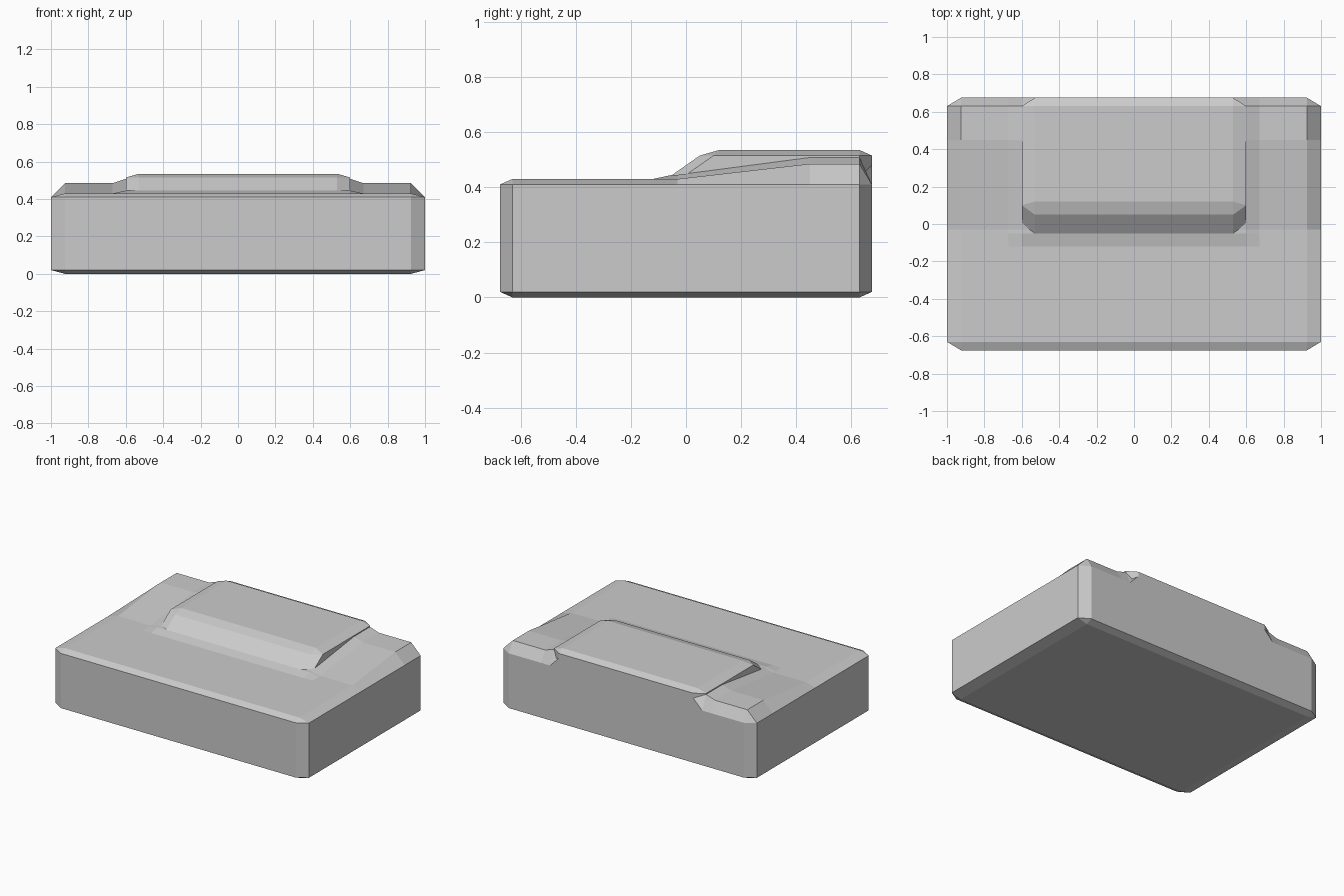
import bpy

if "Cube" in bpy.data.objects:
    bpy.data.objects.remove(bpy.data.objects["Cube"])


def make_object(name, verts, faces):
    mesh = bpy.data.meshes.new(name)
    mesh.from_pydata(verts, [], faces)
    mesh.update()
    obj = bpy.data.objects.new(name, mesh)
    bpy.context.collection.objects.link(obj)
    # Consistent outward normals
    import bmesh
    bm = bmesh.new()
    bm.from_mesh(mesh)
    loose = [v for v in bm.verts if not v.link_faces]
    bmesh.ops.delete(bm, geom=loose, context='VERTS')
    bmesh.ops.recalc_face_normals(bm, faces=bm.faces)
    bm.to_mesh(mesh)
    bm.free()
    return obj


# Breakpoints of the body surface
half = [0.53, 0.60, 0.67, 0.925, 1.0]
xs = [-x for x in reversed(half)] + half
ys = [-0.675, -0.63, -0.12, -0.05, -0.03, 0.45, 0.63, 0.675]
NX, NY = len(xs), len(ys)


def on_rim(i, j):
    return i in (0, NX - 1) or j in (0, NY - 1)


def top_height(i, j):
    if on_rim(i, j):
        return 0.48 if j == NY - 1 and abs(xs[i]) < 0.55 else 0.41
    # Ramp up to the raised rear shoulders
    ramp = min(max((ys[j] + 0.03) / 0.48, 0), 1)
    z = 0.43 + 0.055 * ramp
    # Small lip around the raised panel
    if abs(xs[i]) < 0.61 and ys[j] > -0.06:
        z += 0.015 + 0.008 * ramp
    return z


# Body: chamfered slab with ramped rear shoulders
verts, faces = [], []
for height in (top_height, lambda i, j: 0.02 if on_rim(i, j) else 0.0):
    verts += [(xs[i], ys[j], height(i, j)) for j in range(NY) for i in range(NX)]
layer = NX * NY
corners = {0, NX - 1, layer - NX, layer - 1}
for base in (0, layer):
    for j in range(NY - 1):
        for i in range(NX - 1):
            a = j * NX + i
            cell = [a, a + 1, a + 1 + NX, a + NX]
            faces.append([base + v for v in cell if v not in corners])
rim = ([i for i in range(1, NX - 1)]
       + [j * NX + NX - 1 for j in range(1, NY - 1)]
       + [layer - 1 - i for i in range(1, NX - 1)]
       + [j * NX for j in range(NY - 2, 0, -1)])
for a, b in zip(rim, rim[1:] + rim[:1]):
    faces.append([a, b, b + layer, a + layer])
make_object("body", verts, faces)


# Raised panel: sloped front, clipped corners and chamfered top
def ring(front, inset, z):
    s, c = 0.60, 0.53
    if inset:
        return [(-c, front, z), (c, front, z), (c, 0.63, z), (-c, 0.63, z)]
    return [(-c, front, z), (c, front, z), (s, front + 0.05, z), (s, 0.63, z),
            (c, 0.675, z), (-c, 0.675, z), (-s, 0.63, z), (-s, front + 0.05, z)]


verts = (ring(-0.05, False, 0.415) + ring(-0.05, False, 0.445)
         + ring(0.05, False, 0.515) + ring(0.12, True, 0.535))
faces = [list(range(8)), [24, 25, 26, 27]]
for k in (0, 8):
    for n in range(8):
        m = (n + 1) % 8
        faces.append([k + n, k + m, k + 8 + m, k + 8 + n])
for n in range(4):
    a, b = 16 + 2 * n, 17 + 2 * n
    inner = [24, 25, 26, 27]
    # octagon edge order: front, corner, side, corner, back, ...
    pass
owner = [24, 25, 25, 26, 26, 27, 27, 24]
for n in range(8):
    m = (n + 1) % 8
    face = [16 + n, 16 + m, owner[m]]
    if owner[m] != owner[n]:
        face.append(owner[n])
    faces.append(face)
make_object("raised_panel", verts, faces)
